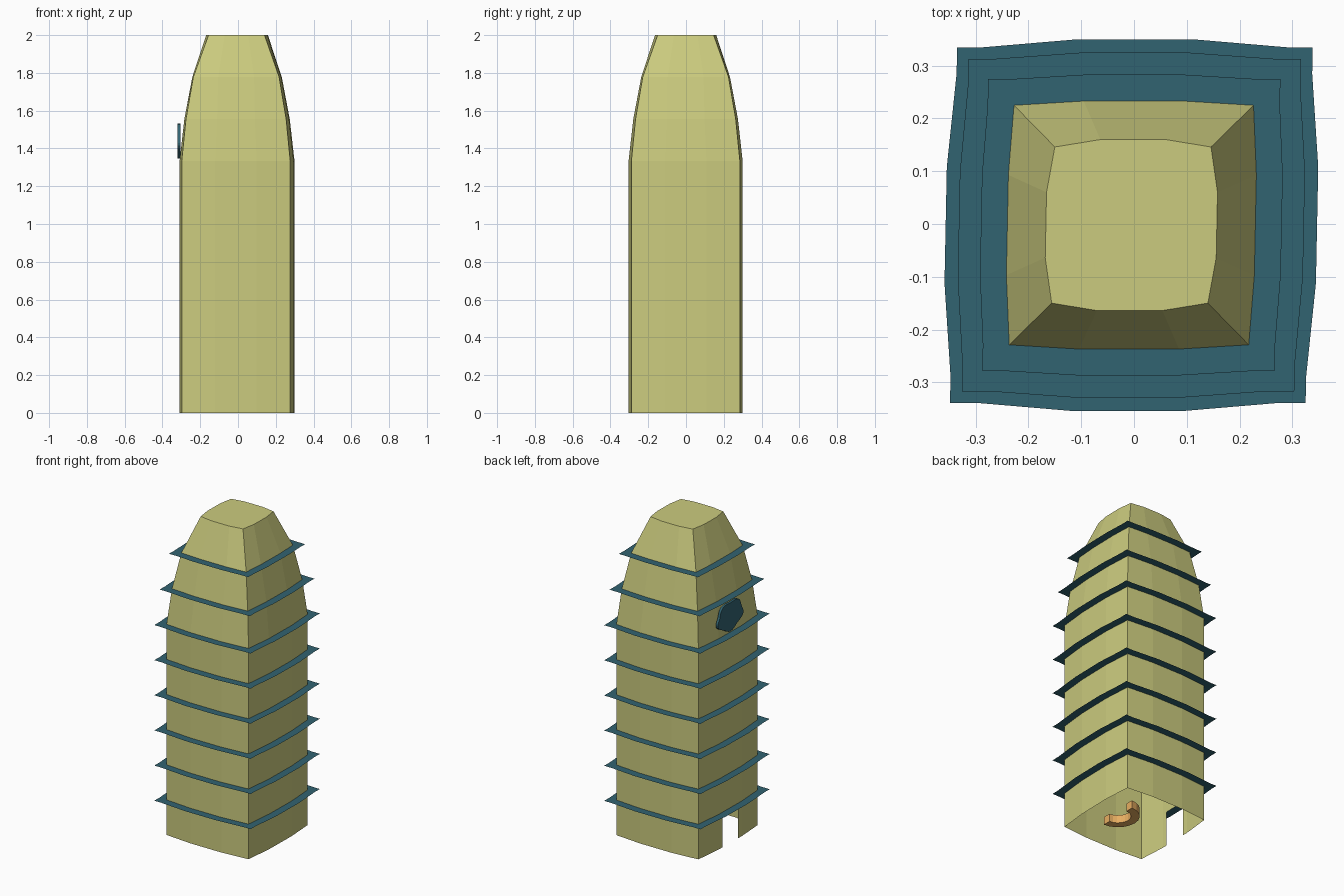
import bpy, math
from mathutils import Vector

if "Cube" in bpy.data.objects:
    bpy.data.objects.remove(bpy.data.objects["Cube"])

FLOOR = 2 / 9
LIP = 0.05


def material(name, rgb):
    m = bpy.data.materials.new(name)
    m.diffuse_color = (*rgb, 1)
    m.use_nodes = True
    m.node_tree.nodes["Principled BSDF"].inputs["Base Color"].default_value = m.diffuse_color
    return m


STONE = material("pale_stone", (0.60, 0.60, 0.21))
TEAL = material("teal", (0.031, 0.125, 0.165))
WOOD = material("orange_wood", (0.80, 0.42, 0.12))


def build(name, verts, faces, mat):
    me = bpy.data.meshes.new(name)
    me.from_pydata([tuple(v) for v in verts], [], faces)
    me.materials.append(mat)
    me.update()
    ob = bpy.data.objects.new(name, me)
    bpy.context.collection.objects.link(ob)
    return ob


def prism(name, outline, offset, mat):
    """Extrude a closed planar outline along an offset vector."""
    n = len(outline)
    verts = outline + [p + offset for p in outline]
    faces = [tuple(reversed(range(n))), tuple(range(n, 2 * n))]
    faces += [(i, (i + 1) % n, n + (i + 1) % n, n + i) for i in range(n)]
    return build(name, verts, faces, mat)


def turn(x, y, k):
    for _ in range(k):
        x, y = -y, x
    return x, y


def place(x, y, z):
    # slight lean of the plan
    return Vector((x - 0.005 + 0.02 * y, y - 0.002, z))


# Plan sizes by floor level: corner, bulge, bulge half width
def plan(level):
    upper = {7: (0.265, 0.277, 0.10), 8: (0.227, 0.235, 0.095),
             9: (0.148, 0.162, 0.062)}
    return upper.get(level, (0.287, 0.302, 0.11))


def side(level, k, out=0.0):
    """Four points of one bowed side, moved outwards by out."""
    c, b, m = plan(level)
    pts = [(-c, -c - out), (-m, -b - out), (m, -b - out), (c, -c - out)]
    return [place(*turn(x, y, k), level * FLOOR) for x, y in pts]


# Hollow tower wall with a flat roof and an entrance on the left side
verts, faces = [], []


def quad(vs, fs, *pts):
    fs.append(tuple(range(len(vs), len(vs) + len(pts))))
    vs.extend(pts)


for level in range(9):
    for k in range(4):
        low, high = side(level, k), side(level + 1, k)
        for i in range(3):
            a, b, c, d = low[i], low[i + 1], high[i + 1], high[i]
            if level == 0 and k == 3 and i == 1:
                t = (0.11 - 0.075) / 0.22
                quad(verts, faces, a, a.lerp(b, t), d.lerp(c, t), d)
                quad(verts, faces, a.lerp(b, 1 - t), b, c, d.lerp(c, 1 - t))
            else:
                quad(verts, faces, a, b, c, d)
quad(verts, faces, *[p for k in range(4) for p in side(9, k)[:3]])
build("tower_wall", verts, faces, STONE)

# Flat sheet ledges at every floor line
for level in range(1, 9):
    verts, faces = [], []
    c = plan(level)[0]
    for k in range(4):
        inner, outer = side(level, k), side(level, k, LIP)
        for i in range(3):
            quad(verts, faces, outer[i], outer[i + 1], inner[i + 1], inner[i])
        tip = place(*turn(c + LIP, -c - LIP, k), level * FLOOR)
        quad(verts, faces, inner[3], outer[3], tip, side(level, (k + 1) % 4, LIP)[0])
    build(f"ledge_{level}", verts, faces, TEAL)

# Lobed wall plaque high on the left side
outline = []
for i in range(40):
    a = 2 * math.pi * i / 40
    r = 0.93 + 0.07 * math.cos(5 * a + math.pi / 2)
    outline.append(Vector((-0.305, 0.01 + 0.132 * r * math.cos(a),
                           1.445 + 0.097 * r * math.sin(a))))
outline.reverse()
prism("wall_plaque", outline, Vector((-0.015, 0, 0)), TEAL)

# Curved reception desk facing the entrance
arc = [math.radians(90 + 180 * i / 10) for i in range(11)]
desk = [Vector((0.12 + 0.125 * math.cos(a), 0.125 * math.sin(a), 0)) for a in arc]
desk += [Vector((0.12 + 0.075 * math.cos(a), 0.075 * math.sin(a), 0)) for a in reversed(arc)]
prism("reception_desk", desk, Vector((0, 0, 0.05)), WOOD)
